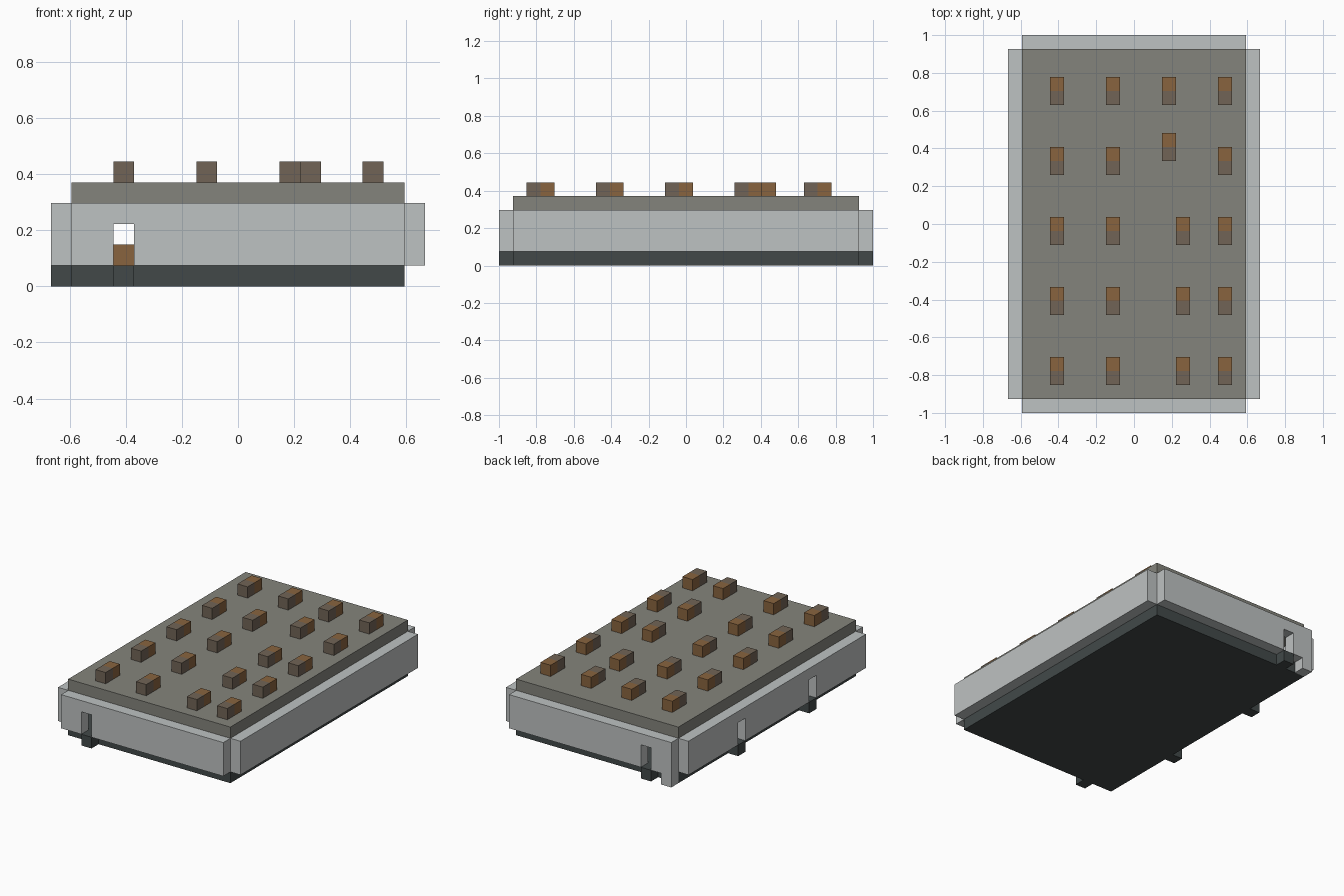
import bpy
import bmesh
from mathutils import Vector

U = 2 / 27  # one block

cube = bpy.data.objects.get("Cube")
if cube:
    bpy.data.objects.remove(cube, do_unlink=True)


def material(name, rgb):
    lin = [((c / 255 + 0.055) / 1.055) ** 2.4 for c in rgb] + [1]
    m = bpy.data.materials.new(name)
    m.use_nodes = True
    m.diffuse_color = lin
    m.node_tree.nodes["Principled BSDF"].inputs["Base Color"].default_value = lin
    return m


WALL = material("pale grey", (190, 194, 194))
ROOF = material("warm grey", (132, 132, 124))
BASE = material("dark slate", (66, 73, 73))
WOOD = material("wood brown", (137, 100, 63))
DULL = material("dull brown", (113, 100, 86))


def finish(bm, name, mat):
    bmesh.ops.recalc_face_normals(bm, faces=bm.faces)
    bmesh.ops.scale(bm, vec=(U, U, U), verts=bm.verts)
    mesh = bpy.data.meshes.new(name)
    bm.to_mesh(mesh)
    bm.free()
    mesh.materials.append(mat)
    ob = bpy.data.objects.new(name, mesh)
    bpy.context.collection.objects.link(ob)
    return ob


def box(name, mat, low, size):
    """Box from its low corner and size, both in blocks."""
    bm = bmesh.new()
    bmesh.ops.create_cube(bm, size=1)
    for v in bm.verts:
        v.co = Vector(l + (c + 0.5) * s for l, c, s in zip(low, v.co, size))
    return finish(bm, name, mat)


def wall(name, axis, half, depth, doors=(), leg=False):
    """Wall outline with door notches, extruded one block thick."""
    outline = [(-half, 4), (-half, 0 if leg else 1)]
    if leg:
        outline += [(1 - half, 0), (1 - half, 1)]
    for d in doors:
        outline += [(d, 1), (d, 3), (d + 1, 3), (d + 1, 1)]
    outline += [(half, 1), (half, 4)]
    bm = bmesh.new()
    along_x = axis == "x"
    verts = [bm.verts.new((a, depth, z) if along_x else (depth, a, z))
             for a, z in outline]
    face = bm.faces.new(verts)
    out = bmesh.ops.extrude_face_region(bm, geom=[face])
    moved = [g for g in out["geom"] if isinstance(g, bmesh.types.BMVert)]
    bmesh.ops.translate(bm, verts=moved, vec=(0, 1, 0) if along_x else (1, 0, 0))
    return finish(bm, name, WALL)


# Floor slab and roof slab
box("floor_slab", BASE, (-8, -12.5, 0), (16, 25, 1))
box("roof_slab", ROOF, (-8, -12.5, 4), (16, 25, 1))

# Walls, with doorways on three sides and a post under the back wall's end
side_doors = (-5.5, 4.5)
wall("front_wall", "x", 8, -13.5, doors=(-6,))
wall("back_wall", "x", 8, 12.5, doors=(-6,), leg=True)
wall("right_wall", "y", 12.5, -9, doors=side_doors)
wall("left_wall", "y", 12.5, 8)

# Door steps
box("front_step", BASE, (-6, -13.5, 0), (1, 1, 1))
box("back_step", BASE, (-6, 12.5, 0), (1, 1, 1))
for y in side_doors:
    box("side_step", BASE, (-9, y, 0), (1, 1, 1))

# Rows of desks with seats, on the roof and repeated on the floor inside
rows = [-11.5, -6.5, -1.5, 3.5, 8.5]
places = [(x, y) for x in (-6, -2, 6) for y in rows]
places += [(3, y) for y in rows[:3]] + [(2, 4.5), (2, 8.5)]
for x, y in places:
    for level, front, back in ((5, DULL, WOOD), (1, WOOD, DULL)):
        box("desk_front", front, (x, y, level), (1, 1, 1))
        box("desk_back", back, (x, y + 1, level), (1, 1, 1))
